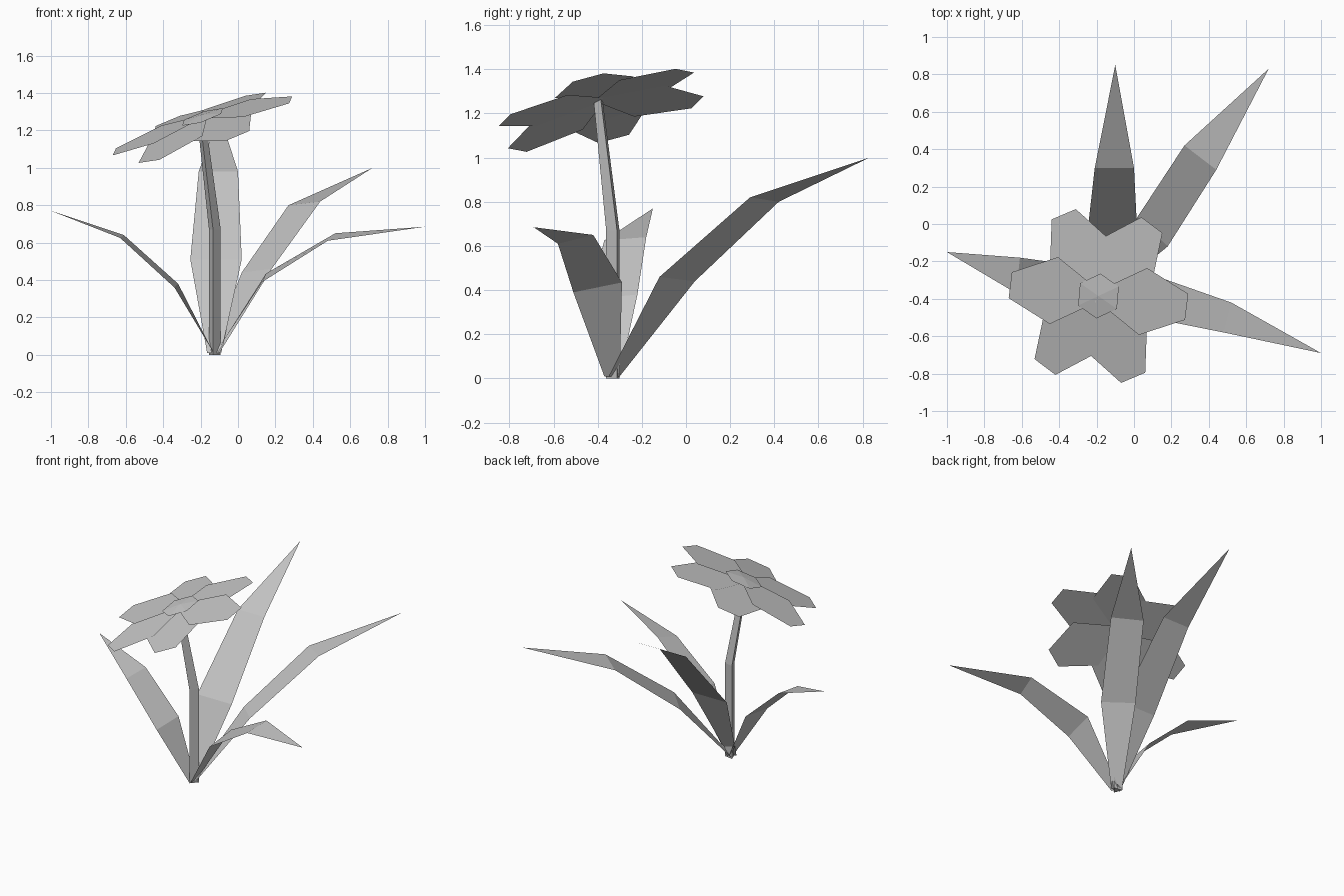
import bpy
import math
from mathutils import Vector

cube = bpy.data.objects.get("Cube")
if cube:
    bpy.data.objects.remove(cube, do_unlink=True)

# One plain grey for the whole plant
grey = bpy.data.materials.new("plain_grey")
grey.use_nodes = True
colour = (0.55, 0.55, 0.55, 1)
grey.diffuse_color = colour
grey.node_tree.nodes["Principled BSDF"].inputs["Base Color"].default_value = colour


def add_mesh(name, verts, faces):
    mesh = bpy.data.meshes.new(name)
    mesh.from_pydata(verts, [], faces)
    mesh.materials.append(grey)
    mesh.update()
    obj = bpy.data.objects.new(name, mesh)
    bpy.context.collection.objects.link(obj)
    return obj


def blade(name, left_edge, right_edge, tip):
    """Thin folded leaf: paired edge points closed by a pointed tip."""
    verts = [p for pair in zip(left_edge, right_edge) for p in pair] + [tip]
    faces = [(i, i + 1, i + 3, i + 2) for i in range(0, len(verts) - 3, 2)]
    n = len(verts)
    add_mesh(name, verts, faces + [(n - 3, n - 2, n - 1)])


# Leaves, from root to tip
blade("back_leaf",
      [(-.165, -.34, .01), (-.255, -.1, .51), (-.21, .3, .98)],
      [(-.09, -.34, .01), (.02, -.1, .51), (0, .3, .98)],
      (-.1, .85, 1.29))
blade("back_left_leaf",
      [(-.15, -.3, .01), (.02, .04, .44), (.27, .42, .8)],
      [(-.1, -.35, .01), (.18, -.12, .46), (.44, .29, .82)],
      (.72, .83, 1))
blade("left_leaf",
      [(-.12, -.3, .01), (.15, -.29, .435), (.52, -.42, .65)],
      [(-.12, -.37, .01), (.13, -.51, .39), (.48, -.58, .61)],
      (1, -.69, .685))
blade("right_leaf",
      [(-.13, -.37, .01), (-.34, -.44, .36), (-.63, -.37, .625)],
      [(-.13, -.3, .01), (-.32, -.22, .38), (-.61, -.18, .64)],
      (-1, -.15, .77))

# Three-sided stem with one bend
stem_rings = [((-.127, -.325, 0), .037), ((-.127, -.325, .67), .037),
              ((-.2, -.395, 1.27), .025)]
verts = []
for centre, radius in stem_rings:
    for k in range(3):
        a = math.radians(20 + 120 * k)
        verts.append(Vector(centre) + radius * Vector((math.cos(a), math.sin(a), 0)))
faces = [(r + k, r + (k + 1) % 3, r + 3 + (k + 1) % 3, r + 3 + k)
         for r in (0, 3) for k in range(3)]
add_mesh("stem", verts, faces + [(2, 1, 0), (6, 7, 8)])

# Tilted flower head
HEAD = Vector((-.19, -.385, 1.21))


def on_head(angle, along, across, lift):
    """Point on the tilted head plane, given in a petal's own directions."""
    c, s = math.cos(angle), math.sin(angle)
    x, y = along * c - across * s, along * s + across * c
    return HEAD + Vector((x, y, lift + .323 * x + .23 * y))


# Six broad petals; two opposite ones lie over the rest
for k in range(6):
    angle = math.radians(-7 + 60 * k)
    layer = (.014, .004, 0)[k % 3]
    outline = [(0, -.03, .05), (.24, -.18, .025), (.475, -.07, 0),
               (.475, .07, 0), (.24, .18, .025), (0, .03, .05)]
    verts = [on_head(angle, a, w, h + layer) for a, w, h in outline]
    add_mesh("petal_%d" % (k + 1), verts, [(0, 1, 4, 5), (1, 2, 3, 4)])

# Small six-sided flower centre
rim = [on_head(math.radians(25 + 60 * k), .12, 0, .062) for k in range(6)]
middle = on_head(0, 0, 0, .075)
add_mesh("flower_centre", rim + [middle], [(k, (k + 1) % 6, 6) for k in range(6)])
